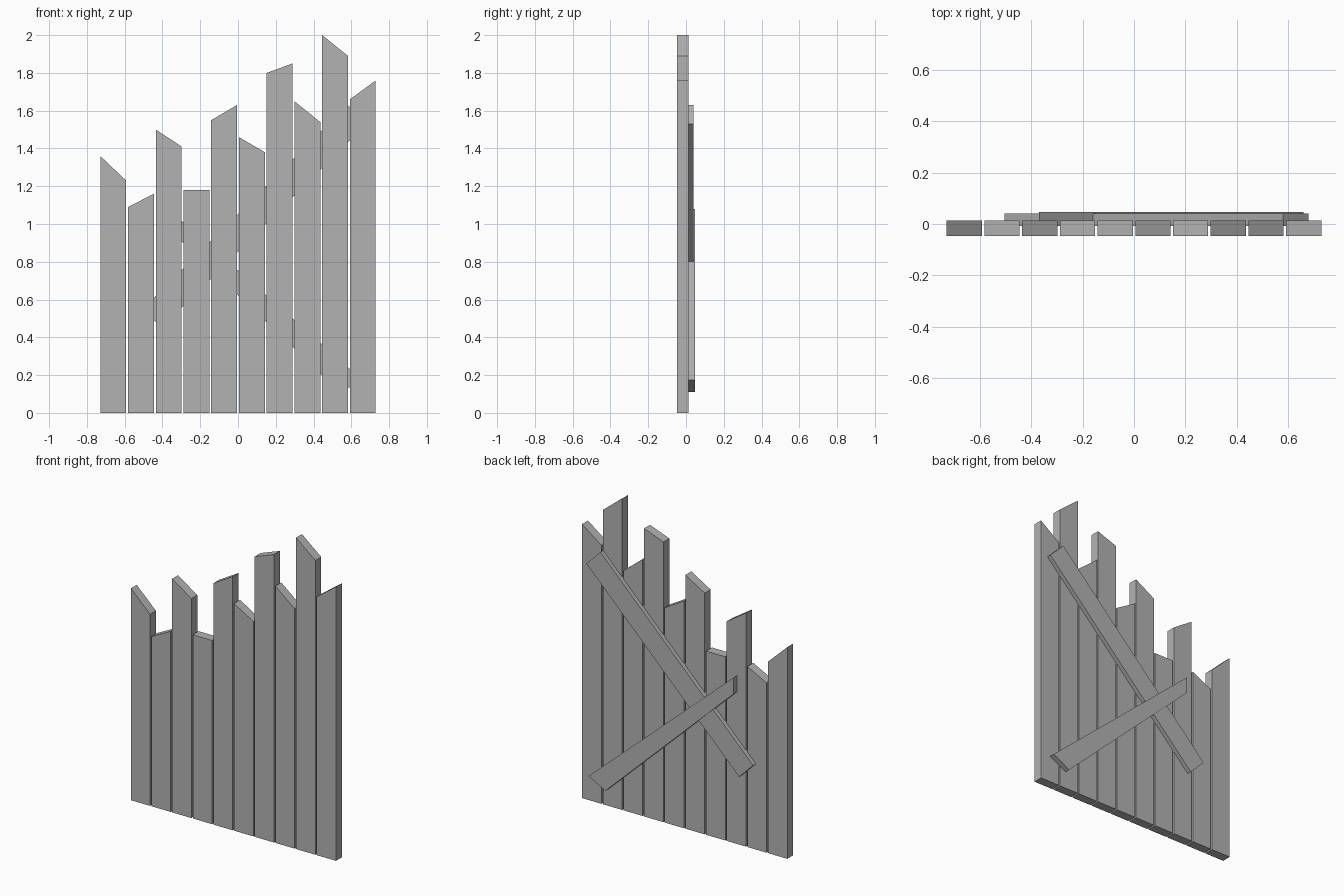
import bpy
import bmesh

cube = bpy.data.objects.get("Cube")
if cube:
    bpy.data.objects.remove(cube, do_unlink=True)

# One plain grey for all boards
grey = bpy.data.materials.new("weathered grey")
grey.use_nodes = True
colour = (0.45, 0.45, 0.45, 1)
grey.diffuse_color = colour
grey.node_tree.nodes["Principled BSDF"].inputs["Base Color"].default_value = colour


def board(name, outline, front, back):
    """Extrude an x-z outline from y = front to y = back."""
    bm = bmesh.new()
    face = bm.faces.new([bm.verts.new((x, front, z)) for x, z in outline])
    extruded = bmesh.ops.extrude_face_region(bm, geom=[face])["geom"]
    moved = [v for v in extruded if isinstance(v, bmesh.types.BMVert)]
    bmesh.ops.translate(bm, verts=moved, vec=(0, back - front, 0))
    bmesh.ops.recalc_face_normals(bm, faces=bm.faces)
    mesh = bpy.data.meshes.new(name)
    bm.to_mesh(mesh)
    bm.free()
    mesh.materials.append(grey)
    obj = bpy.data.objects.new(name, mesh)
    bpy.context.collection.objects.link(obj)
    return obj


# Upright planks: top heights at the -x and +x edges
tops = [(1.36, 1.23), (1.09, 1.16), (1.50, 1.41), (1.18, 1.18), (1.55, 1.63),
        (1.46, 1.38), (1.80, 1.85), (1.65, 1.54), (2.00, 1.89), (1.66, 1.76)]
width, pitch = 0.137, 0.1468
for i, (z_a, z_b) in enumerate(tops):
    x_a = -0.729 + i * pitch
    x_b = x_a + width
    board(f"plank_{i + 1}", [(x_a, 0), (x_b, 0), (x_b, z_b), (x_a, z_a)], -0.047, 0.013)

# Crossed braces on the back
board("long_brace", [(-0.505, 0.55), (-0.405, 0.45), (0.68, 1.53), (0.58, 1.63)],
      -0.007, 0.040)
board("short_brace", [(-0.37, 0.975), (0.54, 0.11), (0.66, 0.173), (-0.37, 1.08)],
      -0.007, 0.047)
